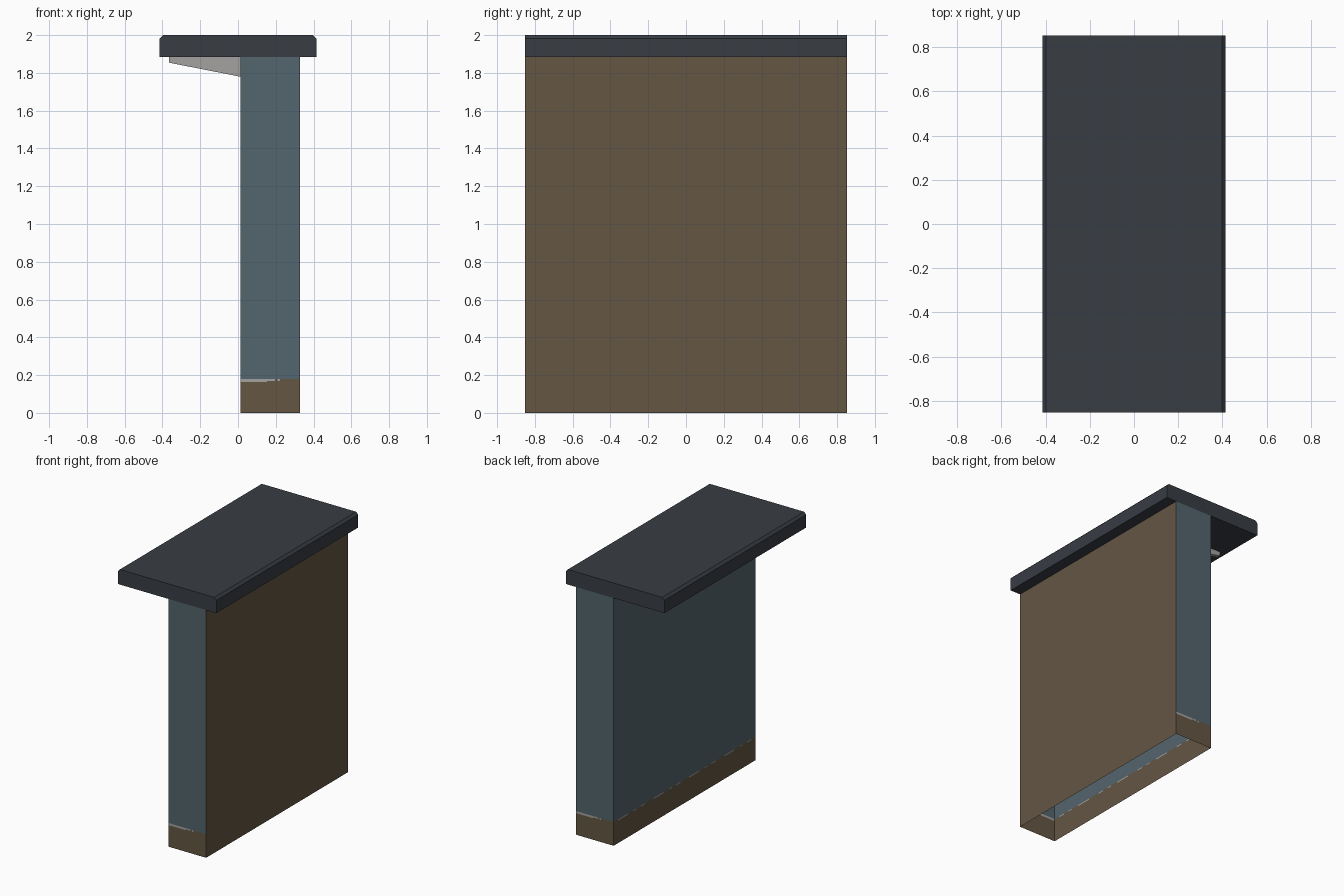
import bpy

if "Cube" in bpy.data.objects:
    bpy.data.objects.remove(bpy.data.objects["Cube"])

def material(name, rgb):
    lin = [((c / 255 + 0.055) / 1.055) ** 2.4 for c in rgb]
    m = bpy.data.materials.new(name)
    m.diffuse_color = (*lin, 1)
    m.use_nodes = True
    m.node_tree.nodes["Principled BSDF"].inputs["Base Color"].default_value = m.diffuse_color
    return m

SLATE = material("slate blue", (84, 101, 109))
BROWN = material("brown", (101, 86, 68))
ROOF = material("dark roof grey", (56, 61, 68))
PALE = material("pale grey", (165, 162, 161))

def make(name, verts, faces, mats, ids=None):
    me = bpy.data.meshes.new(name)
    me.from_pydata(verts, [], faces)
    for m in mats:
        me.materials.append(m)
    for p, i in zip(me.polygons, ids or [0] * len(faces)):
        p.material_index = i
    ob = bpy.data.objects.new(name, me)
    bpy.context.collection.objects.link(ob)
    return ob

def prism(name, profile, y0, y1, mat):
    """Extrude an x-z profile (counter-clockwise seen from the front) along y."""
    n = len(profile)
    verts = [(x, y, z) for y in (y0, y1) for x, z in profile]
    faces = [tuple(range(n)), tuple(range(2 * n - 1, n - 1, -1))]
    faces += [(i, i + n, (i + 1) % n + n, (i + 1) % n) for i in range(n)]
    return make(name, verts, faces, [mat])

X0, X1, Y, TOP, BASE = 0.012, 0.329, 0.853, 1.885, 0.18

def wall(name, a, b, chips):
    """Open wall sheet from a to b: slate above, brown base with pale chipped patches."""
    verts, faces, ids = [], [], []

    def quad(t0, t1, z0, z1, mat):
        k = len(verts)
        for t, z in ((t0, z0), (t1, z0), (t1, z1), (t0, z1)):
            verts.append((a[0] + (b[0] - a[0]) * t, a[1] + (b[1] - a[1]) * t, z))
        faces.append((k, k + 1, k + 2, k + 3))
        ids.append(mat)

    quad(0, 1, BASE, TOP, 0)
    t = 0
    for t0, t1, depth in chips:
        if t0 > t:
            quad(t, t0, 0, BASE, 1)
        quad(t0, t1, 0, BASE - depth, 1)
        quad(t0, t1, BASE - depth, BASE, 2)
        t = t1
    if t < 1:
        quad(t, 1, 0, BASE, 1)
    return make(name, verts, faces, [SLATE, BROWN, PALE], ids)

# wall sheets, open at the bottom
end_chips = [(0, 0.45, 0.016), (0.45, 0.58, 0.01), (0.62, 0.66, 0.012)]
wall("front_wall", (X0, -Y), (X1, -Y), end_chips)
wall("back_wall", (X1, Y), (X0, Y), end_chips)
side_chips = [(s + o, s + o + w, d) for s in (0, 0.25, 0.5, 0.75)
              for o, w, d in ((0.03, 0.07, 0.008), (0.14, 0.02, 0.006), (0.19, 0.03, 0.007))]
wall("left_wall", (X0, Y), (X0, -Y), side_chips)
make("right_wall", [(X1, -Y, 0), (X1, Y, 0), (X1, Y, TOP), (X1, -Y, TOP)],
     [(0, 1, 2, 3)], [BROWN])

# roof slab with chamfered long edges
W, C = 0.415, 0.018
prism("roof_slab", [(-W, TOP), (W, TOP), (W, 2 - C), (W - C, 2), (C - W, 2), (-W, 2 - C)],
      -Y, Y, ROOF)

# tapered brackets under the overhang
for side, y in (("front", -0.49), ("back", 0.49)):
    prism(side + "_bracket", [(-0.365, 1.854), (X0, 1.78), (X0, TOP), (-0.365, TOP)],
          y - 0.015, y + 0.015, PALE)
